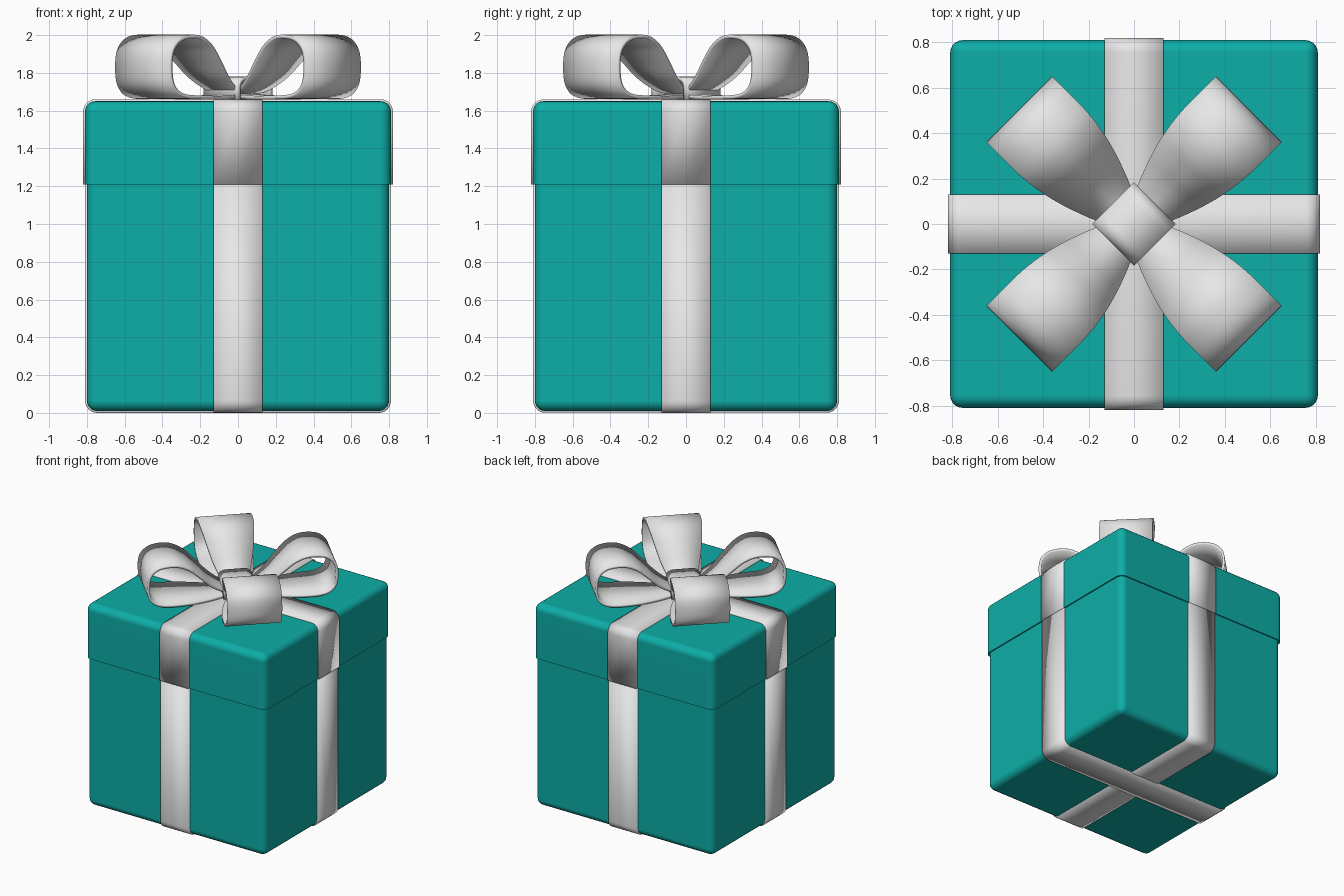
import bpy
import bmesh
import math
from mathutils import Vector, Matrix

cube = bpy.data.objects.get("Cube")
if cube:
    bpy.data.objects.remove(cube, do_unlink=True)


def make_material(name, colour):
    mat = bpy.data.materials.new(name)
    mat.use_nodes = True
    mat.diffuse_color = colour
    mat.node_tree.nodes["Principled BSDF"].inputs["Base Color"].default_value = colour
    return mat


teal = make_material("teal card", (0.004, 0.42, 0.39, 1))
white = make_material("white ribbon", (0.8, 0.8, 0.8, 1))


def add_object(name, bm, mat):
    mesh = bpy.data.meshes.new(name)
    bmesh.ops.recalc_face_normals(bm, faces=bm.faces)
    bm.to_mesh(mesh)
    bm.free()
    mesh.materials.append(mat)
    obj = bpy.data.objects.new(name, mesh)
    bpy.context.collection.objects.link(obj)
    bpy.ops.object.select_all(action="DESELECT")
    obj.select_set(True)
    bpy.context.view_layer.objects.active = obj
    bpy.ops.object.shade_smooth_by_angle(angle=math.radians(40))
    return obj


def rounded_box(name, half, low, high, sharp_z):
    """Box with rounded edges, except the ring of edges at sharp_z."""
    bm = bmesh.new()
    bmesh.ops.create_cube(bm, size=1)
    for v in bm.verts:
        v.co = Vector((v.co.x * 2 * half, v.co.y * 2 * half, low if v.co.z < 0 else high))
    edges = [e for e in bm.edges if any(abs(v.co.z - sharp_z) > 0.001 for v in e.verts)]
    bmesh.ops.bevel(bm, geom=edges, offset=0.055, segments=5, profile=0.5, affect="EDGES")
    obj = add_object(name, bm, teal)
    obj.modifiers.new("Even shading", "WEIGHTED_NORMAL").keep_sharp = True


def strip(name, path, width, angle, thickness=0.02):
    """Ribbon swept along a path of (distance, height), turned about z."""
    bm = bmesh.new()
    rows = []
    for r, z in path:
        w = width(r)
        rows.append([bm.verts.new((r, s * w, z)) for s in (-1, 0, 1)])
    for a, b in zip(rows, rows[1:]):
        for i in range(2):
            bm.faces.new((a[i], a[i + 1], b[i + 1], b[i]))
    bmesh.ops.rotate(bm, verts=bm.verts, matrix=Matrix.Rotation(angle, 3, "Z"))
    obj = add_object(name, bm, white)
    solid = obj.modifiers.new("Thickness", "SOLIDIFY")
    solid.thickness = thickness
    solid.offset = 0
    solid.use_even_offset = True


def u_path(half, end_z, turn_z, radius, steps=6):
    """Up-or-down U with two rounded corners at turn_z."""
    sign = 1 if turn_z > end_z else -1
    right = [(half, end_z)]
    for i in range(steps + 1):
        a = math.pi / 2 * i / steps
        right.append((half - radius + radius * math.cos(a),
                      turn_z + sign * radius * (math.sin(a) - 1)))
    return right + [(-r, z) for r, z in reversed(right)]


def smooth_path(points, steps=5):
    """Catmull-Rom curve through the points."""
    p = [Vector(q) for q in [points[0]] + points + [points[-1]]]
    out = []
    for a, b, c, d in zip(p, p[1:], p[2:], p[3:]):
        for i in range(steps):
            t = i / steps
            out.append((2 * b + (c - a) * t + (2 * a - 5 * b + 4 * c - d) * t ** 2
                        + (3 * b - a - 3 * c + d) * t ** 3) / 2)
    return [tuple(v) for v in out] + [points[-1]]


# Box and lid
rounded_box("box_body", 0.80, 0.01, 1.35, 1.35)
rounded_box("box_lid", 0.81, 1.21, 1.65, 1.21)

# Ribbons wrapping the box and the lid
for i, side in enumerate(("side_to_side", "front_to_back")):
    lift = 0.001 * i
    strip("body_ribbon_" + side, u_path(0.80, 1.215, 0.01 + lift, 0.055),
          lambda r: 0.13, i * math.pi / 2)
    strip("lid_ribbon_" + side, u_path(0.81, 1.21, 1.65 - lift, 0.055),
          lambda r: 0.13, i * math.pi / 2)

# Four bow loops on the diagonals
loop = smooth_path([(0.02, 1.68), (0.2, 1.67), (0.45, 1.67), (0.61, 1.68), (0.685, 1.73),
                    (0.705, 1.82), (0.69, 1.92), (0.62, 1.98), (0.5, 1.99), (0.40, 1.95),
                    (0.31, 1.87), (0.22, 1.78), (0.12, 1.715), (0.02, 1.69)])


def loop_width(r):
    return 0.05 + 0.155 * math.sin(math.pi / 2 * min(1, max(0, r) / 0.55))


for i, corner in enumerate(("back_left", "back_right", "front_right", "front_left")):
    strip("bow_loop_" + corner, loop, loop_width, math.pi / 4 + i * math.pi / 2)

# Knot band over the middle of the bow
strip("bow_knot", u_path(0.12, 1.66, 1.77, 0.05), lambda r: 0.13, math.pi / 4)
